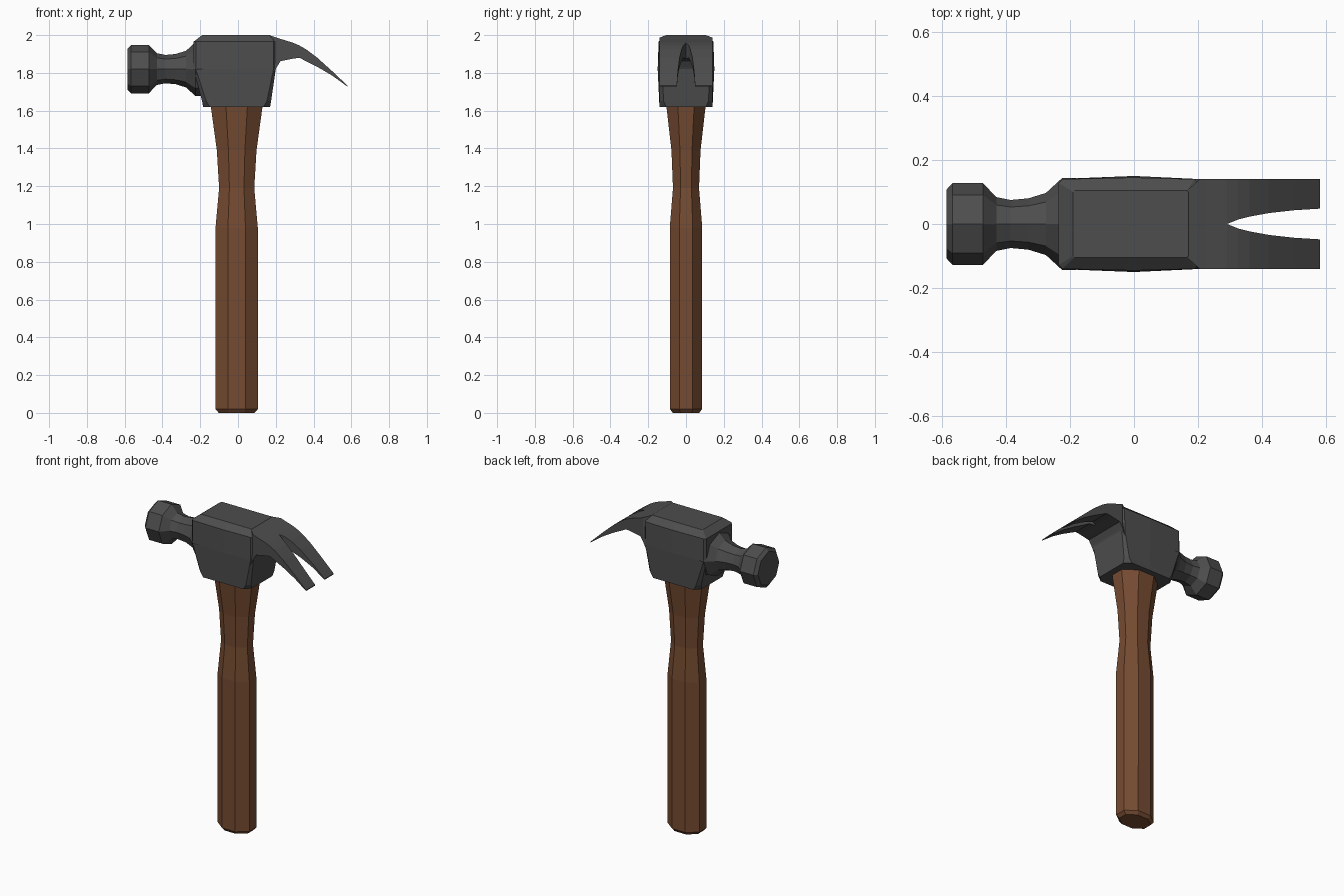
import bpy, bmesh, math

if "Cube" in bpy.data.objects:
    bpy.data.objects.remove(bpy.data.objects["Cube"])


def material(name, rgb):
    m = bpy.data.materials.new(name)
    m.diffuse_color = (*rgb, 1)
    m.use_nodes = True
    m.node_tree.nodes["Principled BSDF"].inputs["Base Color"].default_value = m.diffuse_color
    return m


steel = material("dark steel", (0.075, 0.075, 0.075))
wood = material("brown wood", (0.18, 0.071, 0.031))


def loft(bm, rings):
    """Skin a list of equal-length point rings and cap both ends."""
    vs = [[bm.verts.new(p) for p in r] for r in rings]
    n = len(vs[0])
    for a, b in zip(vs, vs[1:]):
        for i in range(n):
            j = (i + 1) % n
            bm.faces.new((a[i], a[j], b[j], b[i]))
    bm.faces.new(vs[0])
    bm.faces.new(vs[-1])


def finish(bm, name, mat):
    bmesh.ops.recalc_face_normals(bm, faces=bm.faces)
    me = bpy.data.meshes.new(name)
    bm.to_mesh(me)
    bm.free()
    me.materials.append(mat)
    ob = bpy.data.objects.new(name, me)
    bpy.context.collection.objects.link(ob)
    return ob


# Handle: octagonal, flats facing front and sides (z, half width, half depth)
rings = []
for z, w, d in [(0, .095, .07), (.02, .112, .085), (.98, .112, .086),
                (1.19, .093, .069), (1.39, .105, .077), (1.66, .142, .108)]:
    k = 1 / math.cos(math.pi / 8)
    rings.append([(-.007 + w * k * math.cos(math.pi * (i + .5) / 4),
                   d * k * math.sin(math.pi * (i + .5) / 4), z) for i in range(8)])
bm = bmesh.new()
loft(bm, rings)
finish(bm, "handle", wood)

# Head body: stacked outlines (z, left, right, half depth, mid depth, corner cut)
rings = []
for z, xl, xr, y, ym, c in [(1.62, -.185, .17, .14, .14, .035),
                            (1.65, -.19, .175, .14, .142, .022),
                            (1.82, -.235, .20, .141, .15, .012),
                            (1.965, -.235, .20, .14, .145, .012),
                            (2.0, -.19, .17, .104, .104, .004)]:
    side = [(xr, y - c), (xr - c, y), (0, ym), (xl + c, y), (xl, y - c)]
    rings.append([(px, py, z) for px, py in side] +
                 [(px, -py, z) for px, py in reversed(side)])
bm = bmesh.new()
loft(bm, rings)
finish(bm, "head_body", steel)

# Striking face and neck: octagonal turning along x (x, radius)
rings = []
for x, r in [(-.585, .108), (-.566, .128), (-.472, .128), (-.43, .084),
             (-.385, .075), (-.33, .08), (-.275, .097), (-.225, .143), (-.18, .143)]:
    rings.append([(x, r * math.cos(math.pi * i / 4),
                   1.82 + r * math.sin(math.pi * i / 4)) for i in range(8)])
bm = bmesh.new()
loft(bm, rings)
finish(bm, "striking_face", steel)

# Claw: two mirrored prongs (x, top z, bottom z, inner y, outer y at top)
stations = [(.165, 2.0, 1.75, 0, .104), (.205, 1.987, 1.83, 0, .14),
            (.225, 1.98, 1.862, 0, .14), (.29, 1.96, 1.875, 0, .14),
            (.325, 1.945, 1.88, .014, .14), (.36, 1.925, 1.862, .023, .14),
            (.42, 1.88, 1.832, .034, .14), (.50, 1.808, 1.785, .043, .14),
            (.58, 1.732, 1.727, .048, .14)]
bm = bmesh.new()
for s in (1, -1):
    loft(bm, [[(x, s * yi, t), (x, s * yo, t), (x, s * .14, b), (x, s * yi, b)]
              for x, t, b, yi, yo in stations])
inner = [f for f in bm.faces if all(abs(v.co.y) < 1e-5 for v in f.verts)]
bmesh.ops.delete(bm, geom=inner, context='FACES_ONLY')
bmesh.ops.remove_doubles(bm, verts=bm.verts, dist=1e-4)
finish(bm, "claw", steel)
